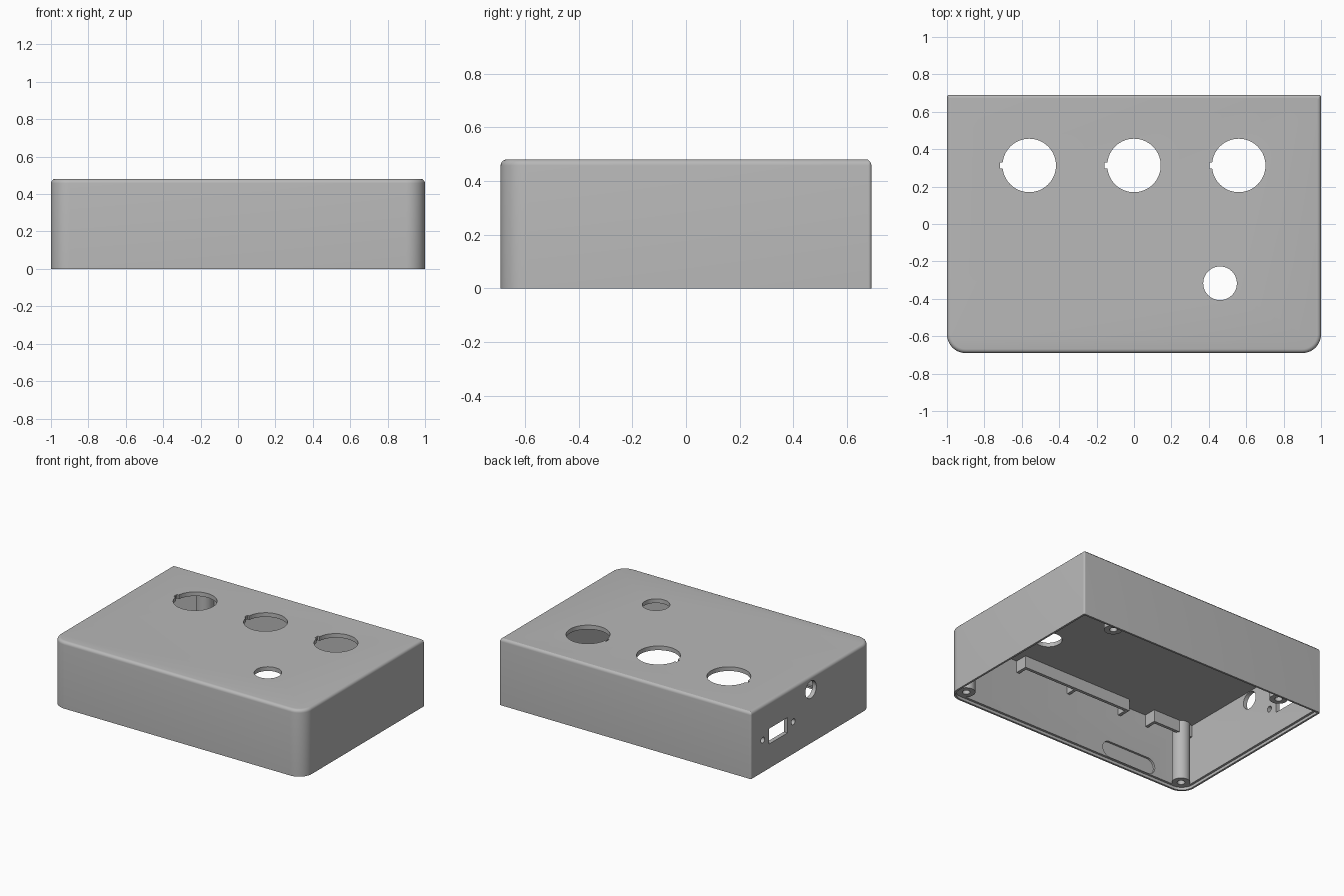
import bpy, bmesh
from math import pi, sin, cos, radians
from mathutils import Matrix, Vector

if "Cube" in bpy.data.objects:
    bpy.data.objects.remove(bpy.data.objects["Cube"])

grey = bpy.data.materials.new("matte_grey")
grey.use_nodes = True
grey.diffuse_color = (0.48, 0.48, 0.48, 1)
grey.node_tree.nodes["Principled BSDF"].inputs["Base Color"].default_value = (0.48, 0.48, 0.48, 1)

HALF_X, HALF_Y, HEIGHT, WALL = 1.0, 0.69, 0.48, 0.03
CEILING = HEIGHT - WALL
ALONG_X = Matrix(((0, 0, 1), (1, 0, 0), (0, 1, 0))).to_4x4()   # outline (y, z)
ALONG_Y = Matrix(((1, 0, 0), (0, 0, -1), (0, 1, 0))).to_4x4()  # outline (x, z), depth to -y


def finish(name, bm, matrix=Matrix()):
    bmesh.ops.transform(bm, matrix=matrix, verts=bm.verts)
    bmesh.ops.recalc_face_normals(bm, faces=bm.faces)
    mesh = bpy.data.meshes.new(name)
    bm.to_mesh(mesh)
    bm.free()
    mesh.materials.append(grey)
    obj = bpy.data.objects.new(name, mesh)
    bpy.context.collection.objects.link(obj)
    return obj


def rounded(x0, x1, y0, y1, front, back=0.0, steps=10):
    """Rectangle outline with separate radii for its low and high corners."""
    pts = []
    for sx, sy, r, start in ((1, 1, back, 0), (-1, 1, back, 90),
                             (-1, -1, front, 180), (1, -1, front, 270)):
        cx = (x1 - r) if sx > 0 else (x0 + r)
        cy = (y1 - r) if sy > 0 else (y0 + r)
        for i in range(steps + 1 if r else 1):
            a = radians(start + 90 * i / steps)
            pts.append((cx + r * cos(a), cy + r * sin(a)))
    return pts


def circle(x, y, r, n=48):
    return [(x + r * cos(2 * pi * i / n), y + r * sin(2 * pi * i / n)) for i in range(n)]


def prism(name, outline, low, high, matrix=Matrix(), bevel=0.0):
    bm = bmesh.new()
    base = bm.faces.new([bm.verts.new((x, y, low)) for x, y in outline])
    ext = bmesh.ops.extrude_face_region(bm, geom=[base])["geom"]
    tops = [v for v in ext if isinstance(v, bmesh.types.BMVert)]
    bmesh.ops.translate(bm, verts=tops, vec=(0, 0, high - low))
    if bevel:
        rim = [e for e in bm.edges if all(v in tops for v in e.verts)]
        bmesh.ops.bevel(bm, geom=rim, offset=bevel, segments=5, profile=0.5, affect='EDGES')
    return finish(name, bm, matrix)


def cut(target, cutter):
    cutter.hide_render = True
    mod = target.modifiers.new("cut", 'BOOLEAN')
    mod.operation, mod.solver, mod.object = 'DIFFERENCE', 'EXACT', cutter
    bpy.context.view_layer.objects.active = target
    bpy.ops.object.modifier_apply(modifier=mod.name)
    bpy.data.objects.remove(cutter)


def smooth(obj):
    bpy.ops.object.select_all(action='DESELECT')
    obj.select_set(True)
    bpy.context.view_layer.objects.active = obj
    bpy.ops.object.shade_smooth_by_angle(angle=radians(30))


def inset(d):
    return rounded(-HALF_X + d, HALF_X - d, -HALF_Y + d, HALF_Y - d, 0.1 - d, max(0.012 - d, 0))


# Shell: rounded front corners, softened top edge, open underneath
shell = prism("enclosure_shell", inset(0), 0, HEIGHT, bevel=0.022)
cut(shell, prism("cavity", inset(WALL), -0.1, CEILING))
cut(shell, prism("lid_recess", inset(0.014), -0.1, 0.02))

# Three keyed holes and one plain hole in the top
for x in (-0.56, 0, 0.56):
    cut(shell, prism("large_hole", circle(x, 0.313, 0.143, 64), 0.4, 0.6))
    cut(shell, prism("key_notch", rounded(x - 0.157, x - 0.12, 0.296, 0.33, 0), 0.4, 0.6))
cut(shell, prism("small_hole", circle(0.46, -0.317, 0.09), 0.4, 0.6))

# Connector openings in the -x wall
cut(shell, prism("jack_hole", circle(0.01, 0.385, 0.062), -1.1, -0.9, ALONG_X))
cut(shell, prism("socket_opening", rounded(0.275, 0.485, 0.175, 0.285, 0), -1.1, -0.9, ALONG_X))
for y in (0.21, 0.555):
    cut(shell, prism("socket_screw", circle(y, 0.23, 0.021, 24), -1.1, -0.9, ALONG_X))

# Shallow slot on the inside of the front wall
cut(shell, prism("inner_slot", rounded(-0.73, -0.29, 0.025, 0.14, 0.057, 0.057),
                 0.6, HALF_Y - 0.015, ALONG_Y))
smooth(shell)

# Screw posts with blind holes
for side, sx in (("left", 1), ("right", -1)):
    for end, x, y in (("front", 0.91, -0.61), ("back", 0.70, 0.625)):
        post = prism(f"{end}_{side}_screw_post", circle(sx * x, y, 0.06, 32), 0.02, CEILING + 0.005)
        cut(post, prism("screw_hole", circle(sx * x, y, 0.025, 24), -0.1, 0.25))
        smooth(post)

# Ribs hanging from the ceiling behind the front wall, with gussets to the wall
RIB_LOW, RIB_BACK, THICK = 0.365, -0.57, 0.022
ribs = (("middle", -0.44, 0.44, (-0.44, -0.01, 0.418)),
        ("left", 0.65, 0.975, (0.65,)),
        ("right", -0.975, -0.65, (-0.672,)))
for name, x0, x1, gussets in ribs:
    prism(f"{name}_ceiling_rib", rounded(x0, x1, RIB_BACK - THICK, RIB_BACK, 0),
          RIB_LOW, CEILING + 0.005)
    for i, x in enumerate(gussets):
        prism(f"{name}_rib_gusset_{i + 1}", rounded(x, x + THICK, -0.665, RIB_BACK - THICK, 0),
              RIB_LOW, CEILING + 0.005)
